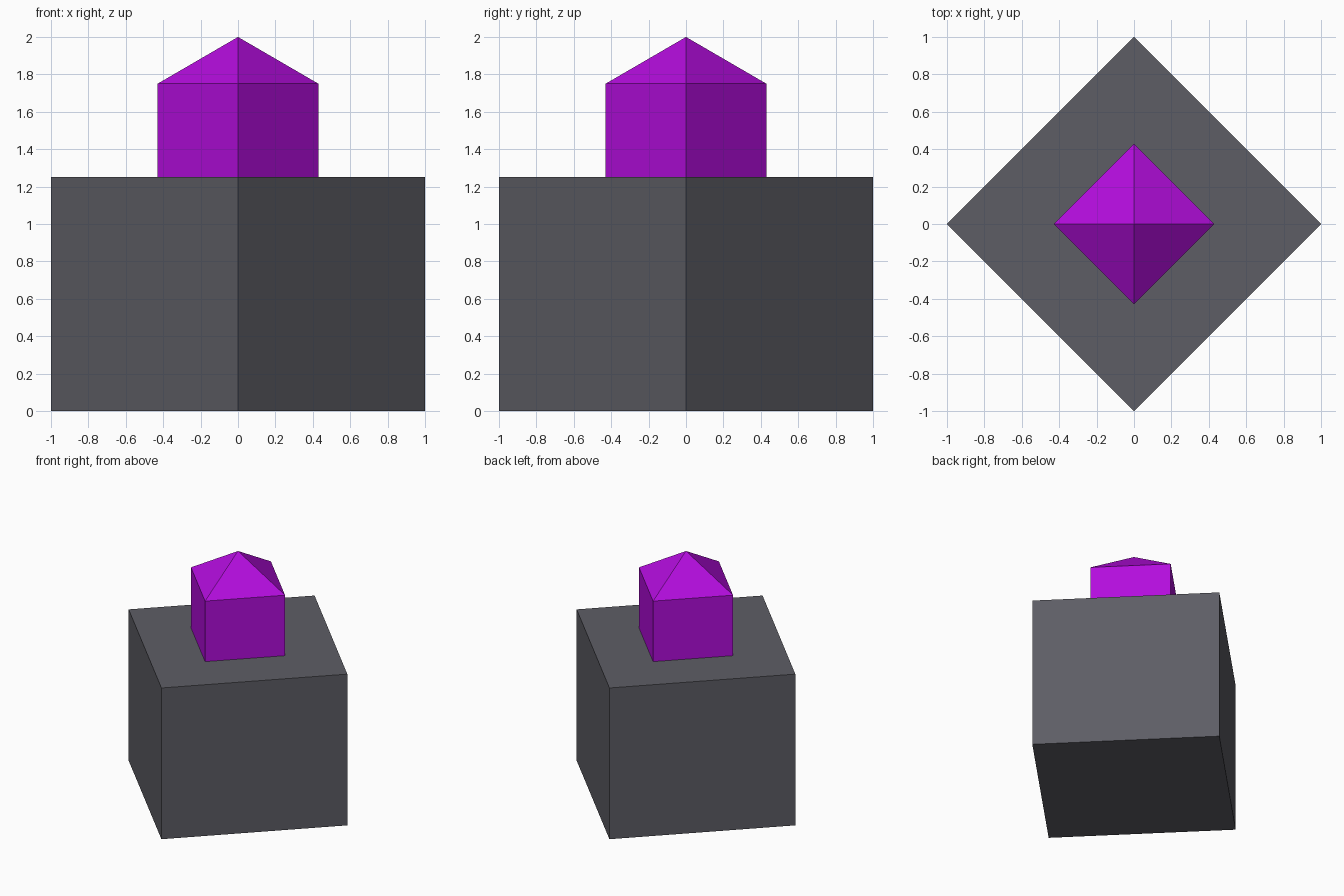
import bpy
import bmesh
import math

if "Cube" in bpy.data.objects:
    bpy.data.objects.remove(bpy.data.objects["Cube"])


def material(name, color):
    mat = bpy.data.materials.new(name)
    mat.diffuse_color = (*color, 1.0)
    mat.use_nodes = True
    mat.node_tree.nodes["Principled BSDF"].inputs["Base Color"].default_value = mat.diffuse_color
    return mat


def square_prism(name, radius, bottom, top, mat, apex=None):
    """Four-sided column with corners on the x and y axes, optionally pointed."""
    bm = bmesh.new()

    def ring(z):
        return [bm.verts.new((radius * math.cos(i * math.pi / 2),
                              radius * math.sin(i * math.pi / 2), z)) for i in range(4)]

    low, high = ring(bottom), ring(top)
    tip = bm.verts.new((0, 0, apex)) if apex is not None else None
    for i in range(4):
        j = (i + 1) % 4
        bm.faces.new((low[i], low[j], high[j], high[i]))
        if tip:
            bm.faces.new((high[i], high[j], tip))
    if not tip:
        bm.faces.new(high)
        bm.faces.new(low[::-1])
    mesh = bpy.data.meshes.new(name)
    bm.to_mesh(mesh)
    bm.free()
    mesh.materials.append(mat)
    obj = bpy.data.objects.new(name, mesh)
    bpy.context.collection.objects.link(obj)
    return obj


grey = material("dark_grey", (0.11, 0.11, 0.13))
purple = material("bright_purple", (0.45, 0.004, 0.72))

# Large block
square_prism("base_block", 1.0, 0.0, 1.25, grey)
# Pointed cap, open where it sits on the block
square_prism("pointed_cap", 0.43, 1.25, 1.75, purple, apex=2.0)
